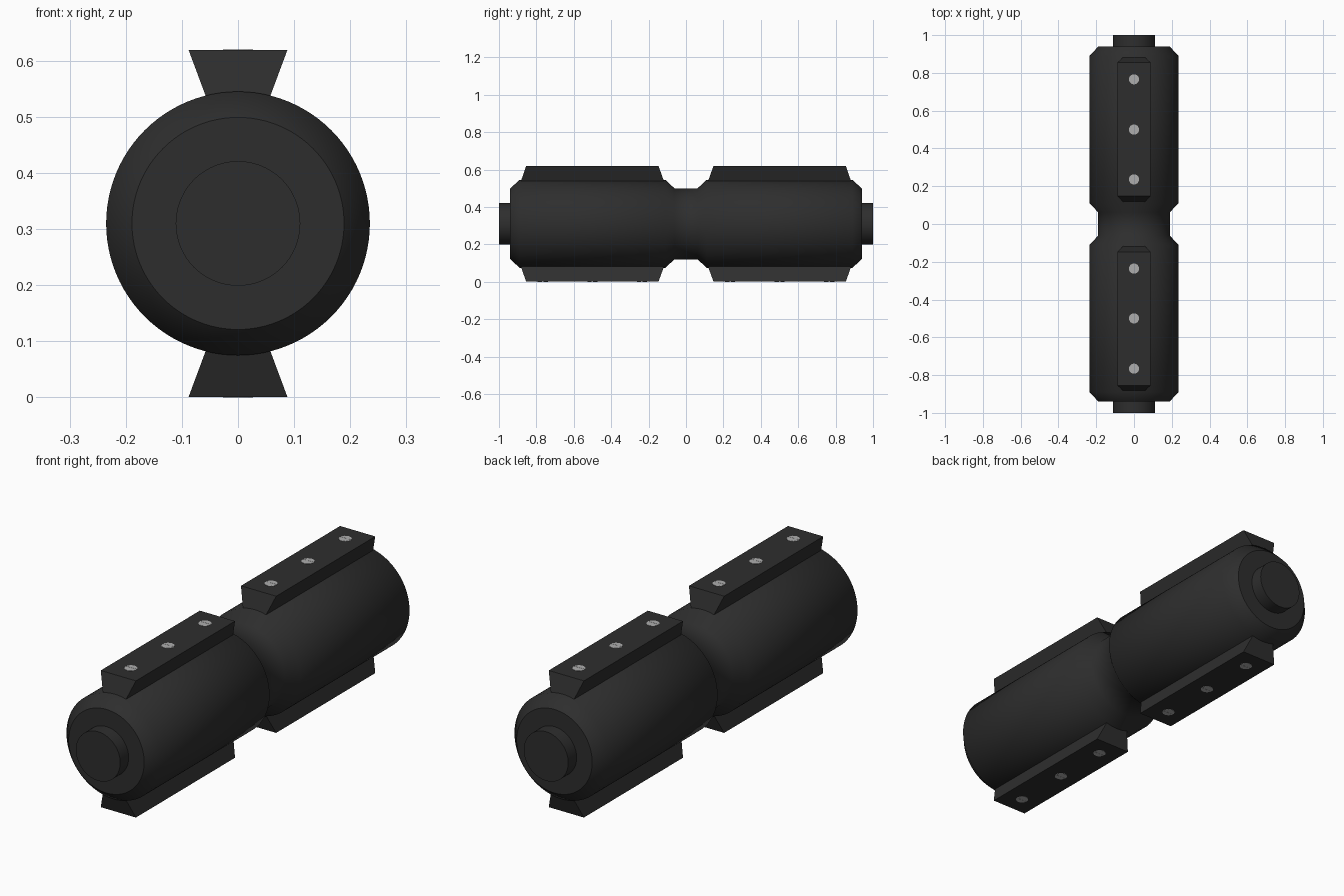
import bpy, bmesh, math
from mathutils import Vector

if "Cube" in bpy.data.objects:
    bpy.data.objects.remove(bpy.data.objects["Cube"])

CZ = 0.31  # height of the long axis


def material(name, c):
    m = bpy.data.materials.new(name)
    m.diffuse_color = (*c, 1)
    m.use_nodes = True
    m.node_tree.nodes["Principled BSDF"].inputs["Base Color"].default_value = m.diffuse_color
    return m


BLACK = material("black plastic", (0.027, 0.027, 0.027))
STEEL = material("screw steel", (0.42, 0.42, 0.42))


def make_object(name, bm, mat):
    bmesh.ops.recalc_face_normals(bm, faces=bm.faces)
    me = bpy.data.meshes.new(name)
    bm.to_mesh(me)
    bm.free()
    me.materials.append(mat)
    ob = bpy.data.objects.new(name, me)
    bpy.context.collection.objects.link(ob)
    return ob


def lathe(name, half, segs=96):
    """Spin a half profile (radius, y) mirrored in y around the long axis."""
    prof = [(r, -y) for r, y in half] + [(r, y) for r, y in reversed(half)]
    bm = bmesh.new()
    rings = []
    for r, y in prof:
        rings.append([bm.verts.new((r * math.cos(2 * math.pi * i / segs), y,
                                    CZ + r * math.sin(2 * math.pi * i / segs)))
                      for i in range(segs)])
    for a, b in zip(rings, rings[1:]):
        for i in range(segs):
            j = (i + 1) % segs
            bm.faces.new((a[i], a[j], b[j], b[i]))
    bm.faces.new(rings[0])
    bm.faces.new(rings[-1])
    ob = make_object(name, bm, BLACK)
    bpy.context.view_layer.objects.active = ob
    ob.select_set(True)
    bpy.ops.object.shade_smooth_by_angle(angle=math.radians(45))
    ob.select_set(False)
    return ob


# Body with end stubs, chamfered barrels and a narrow waist
lathe("body", [(0.111, 1.0), (0.111, 0.94), (0.189, 0.94), (0.235, 0.89),
               (0.235, 0.11), (0.19, 0.062)])


def rail(name, sy, sz):
    """Dovetail rail: wide across x at the outside, shorter along y."""
    bm = bmesh.new()
    levels = []
    for h, w, y0, y1 in ((0.215, 0.053, 0.113, 0.887), (0.309, 0.088, 0.147, 0.855)):
        levels.append([bm.verts.new((x, sy * y, CZ + sz * h))
                       for x, y in ((-w, y0), (w, y0), (w, y1), (-w, y1))])
    a, b = levels
    bm.faces.new(a)
    bm.faces.new(b)
    for i in range(4):
        j = (i + 1) % 4
        bm.faces.new((a[i], a[j], b[j], b[i]))
    make_object(name, bm, BLACK)


def prism(bm, pts, z0, z1):
    lo = [bm.verts.new((x, y, z0)) for x, y in pts]
    hi = [bm.verts.new((x, y, z1)) for x, y in pts]
    bm.faces.new(lo)
    bm.faces.new(hi)
    for i in range(len(pts)):
        j = (i + 1) % len(pts)
        bm.faces.new((lo[i], lo[j], hi[j], hi[i]))


def screw(name, y, sz, r=0.027, gap=0.004):
    """Slotted screw head: thin disc with two half-round pads."""
    bm = bmesh.new()
    n = 16
    circle = [(r * math.cos(2 * math.pi * i / n), y + r * math.sin(2 * math.pi * i / n))
              for i in range(n)]
    prism(bm, circle, CZ + sz * 0.300, CZ + sz * 0.3094)
    a0 = math.asin(gap / r)
    for s in (1, -1):
        half = []
        for i in range(9):
            a = a0 + (math.pi - 2 * a0) * i / 8
            half.append((r * math.cos(a), y + s * r * math.sin(a)))
        prism(bm, half, CZ + sz * 0.303, CZ + sz * 0.310)
    make_object(name, bm, STEEL)


# Four rails with three screws each
for sy, end in ((-1, "front"), (1, "back")):
    for sz, side in ((1, "top"), (-1, "bottom")):
        rail(f"{end}_{side}_rail", sy, sz)
        for k, y in enumerate((0.236, 0.50, 0.766)):
            screw(f"{end}_{side}_screw_{k + 1}", sy * y, sz)
